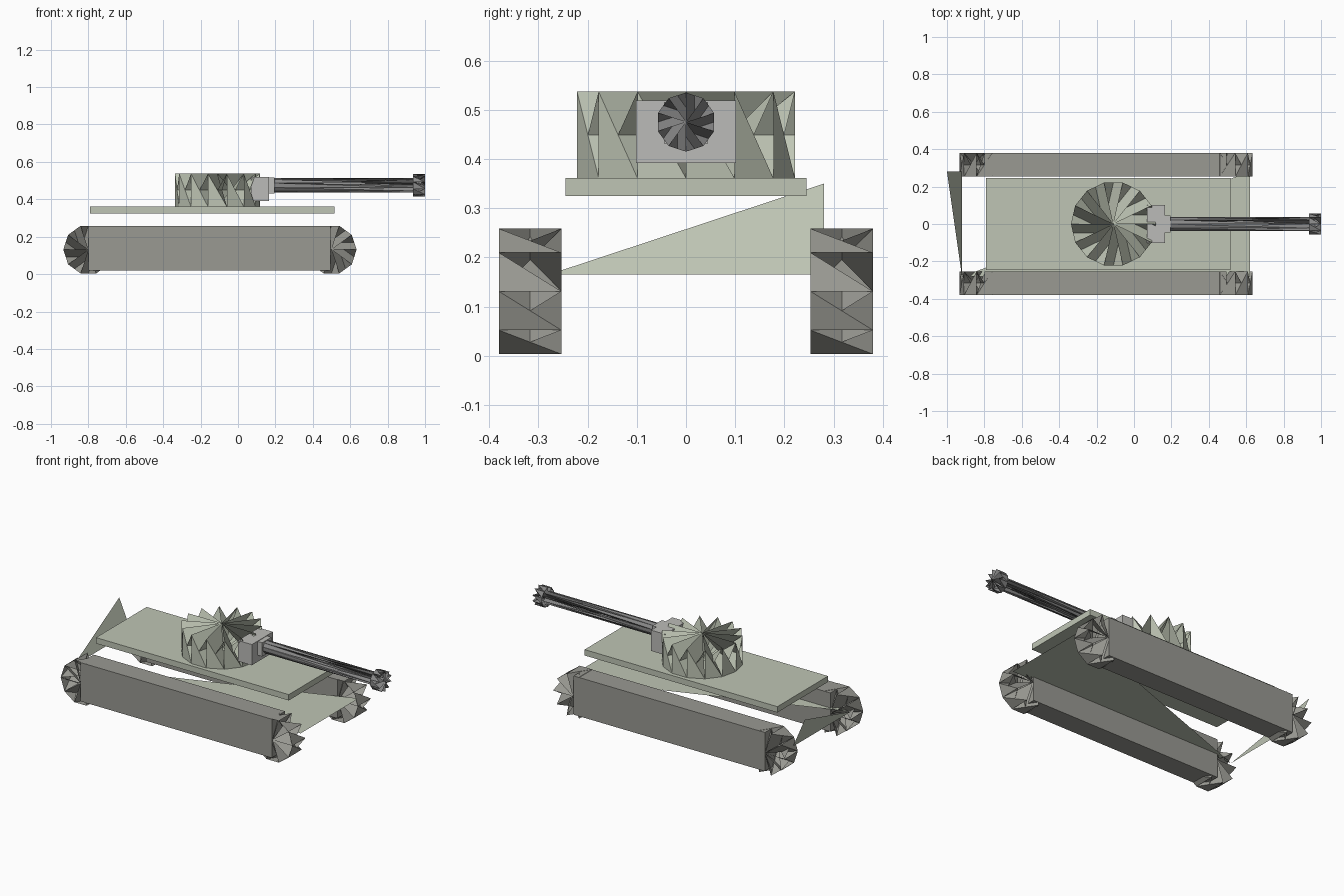
import bpy, math
from mathutils import Vector

if "Cube" in bpy.data.objects:
    bpy.data.objects.remove(bpy.data.objects["Cube"])


def material(name, color):
    m = bpy.data.materials.new(name)
    m.diffuse_color = (*color, 1)
    m.use_nodes = True
    m.node_tree.nodes["Principled BSDF"].inputs["Base Color"].default_value = m.diffuse_color
    return m


ARMOUR = material("armour_green", (0.52, 0.56, 0.46))
TRACK = material("track_dark", (0.32, 0.32, 0.29))
GUN = material("gun_grey", (0.25, 0.25, 0.25))
SHIELD = material("shield_grey", (0.5, 0.5, 0.48))


def make(name, verts, faces, mat):
    me = bpy.data.meshes.new(name)
    me.from_pydata(verts, [], faces)
    me.materials.append(mat)
    ob = bpy.data.objects.new(name, me)
    bpy.context.collection.objects.link(ob)
    return ob


def box(name, x, y, z, mat):
    verts = [(a, b, c) for a in x for b in y for c in z]
    faces = [(0, 1, 3, 2), (4, 6, 7, 5), (0, 4, 5, 1),
             (2, 3, 7, 6), (0, 2, 6, 4), (1, 5, 7, 3)]
    return make(name, verts, faces, mat)


def pinwheel(name, start, end, r, n, u, v, mat):
    """Faceted drum whose end caps twist into the opposite rim."""
    start, end, u, v = map(Vector, (start, end, u, v))
    ring = [u * r * math.cos(math.tau * i / n) + v * r * math.sin(math.tau * i / n)
            for i in range(n)]
    verts = [start, end] + [start + p for p in ring] + [end + p for p in ring]
    faces = []
    for i in range(n):
        j = (i + 1) % n
        b, b2, t, t2 = 2 + i, 2 + j, 2 + n + i, 2 + n + j
        faces += [(t, b, b2), (1, t, b2), (0, t2, b)]
    return make(name, verts, faces, mat)


X, Y, Z = (1, 0, 0), (0, 1, 0), (0, 0, 1)

# Running gear: one long block and two end wheels on each side
for side, y0 in (("right", -0.38), ("left", 0.253)):
    y1 = y0 + 0.127
    box("track_" + side, (-0.80, 0.495), (y0, y1), (0.02, 0.257), TRACK)
    for end, x in (("rear", -0.80), ("front", 0.50)):
        pinwheel(f"wheel_{end}_{side}", (x, y0, 0.131), (x, y1, 0.131),
                 0.134, 10, X, Z, TRACK)

# Open hull: triangular floor sheet and triangular sloped rear sheet
make("hull_sheets",
     [(-0.92, -0.28, 0.165), (0.62, -0.28, 0.165), (0.62, 0.28, 0.165),
      (-0.92, 0.28, 0.165), (-1.0, 0.28, 0.35)],
     [(0, 2, 1), (0, 4, 3)], ARMOUR)

# Deck plate
box("deck", (-0.79, 0.515), (-0.245, 0.245), (0.325, 0.361), ARMOUR)

# Turret
pinwheel("turret", (-0.11, 0, 0.361), (-0.11, 0, 0.537), 0.227, 14, X, Y, ARMOUR)

# Gun shield, collar, barrel and muzzle
box("gun_shield", (0.07, 0.165), (-0.102, 0.102), (0.392, 0.519), SHIELD)
box("gun_collar", (0.165, 0.195), (-0.045, 0.045), (0.432, 0.516), SHIELD)
pinwheel("barrel", (0.19, 0, 0.475), (0.945, 0, 0.475), 0.038, 10, Z, Y, GUN)
pinwheel("muzzle", (0.935, 0, 0.475), (1.0, 0, 0.475), 0.06, 10, Z, Y, GUN)
